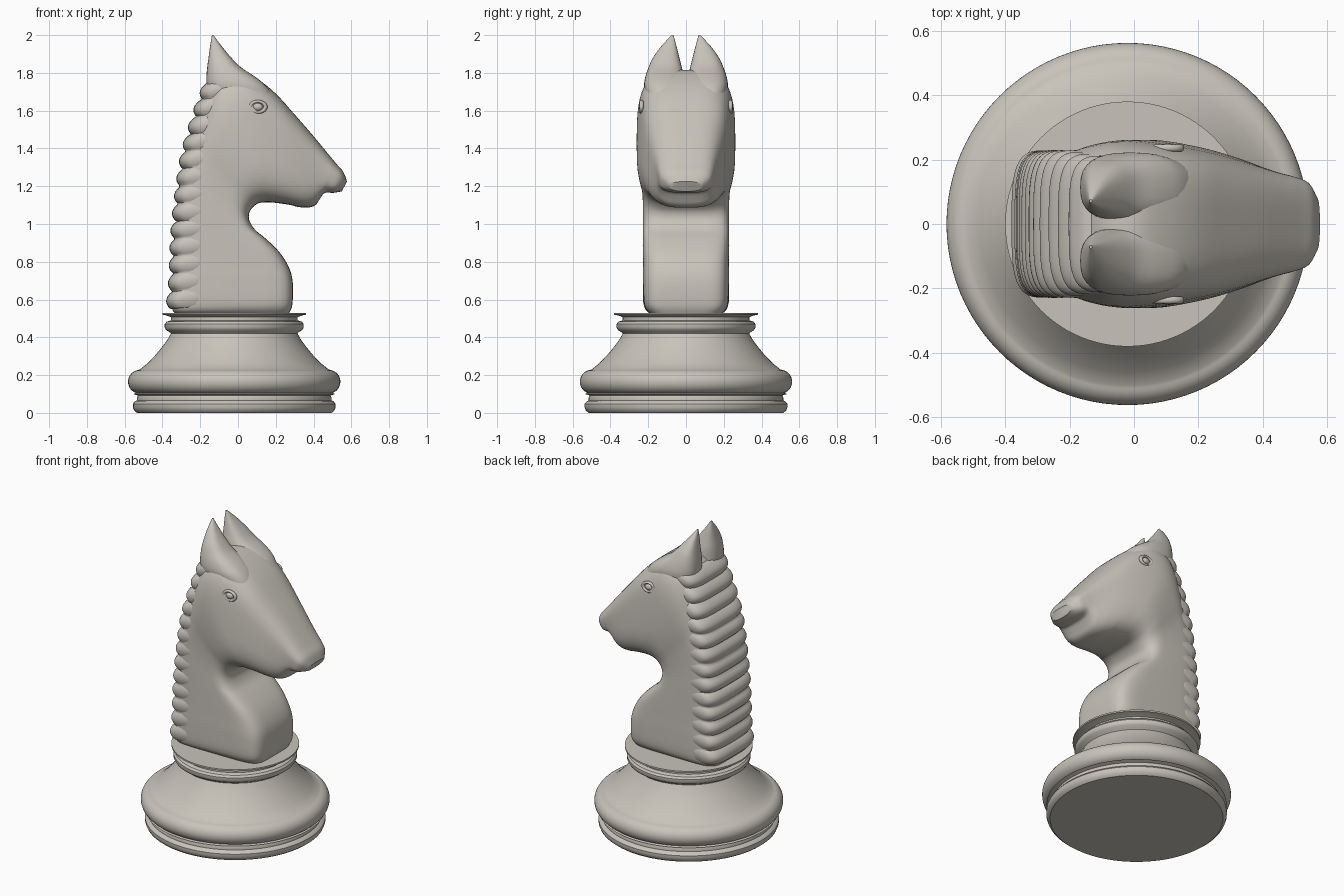
import bpy, bmesh, math
from mathutils import Vector

cube = bpy.data.objects.get("Cube")
if cube:
    bpy.data.objects.remove(cube, do_unlink=True)

stone = bpy.data.materials.new("warm_grey_stone")
stone.use_nodes = True
colour = (0.58, 0.55, 0.495, 1)
stone.diffuse_color = colour
stone.node_tree.nodes["Principled BSDF"].inputs["Base Color"].default_value = colour


def finish(obj, angle=40):
    obj.data.materials.clear()
    obj.data.materials.append(stone)
    bpy.ops.object.select_all(action="DESELECT")
    obj.select_set(True)
    bpy.context.view_layer.objects.active = obj
    bpy.ops.object.shade_smooth_by_angle(angle=math.radians(angle))


def smooth_path(points, steps):
    """Catmull-Rom resampling of a list of equal-length tuples."""
    p = [points[0]] + list(points) + [points[-1]]
    out = []
    for i in range(1, len(p) - 2):
        for s in range(steps):
            t = s / steps
            out.append([b + 0.5 * t * (c - a + t * (2*a - 5*b + 4*c - d + t * (3*(b - c) + d - a)))
                        for a, b, c, d in zip(p[i-1], p[i], p[i+1], p[i+2])])
    return out + [list(points[-1])]


def section(a, b, y, half_width, power, count=56):
    """Rounded-box ring spanning a to b (x, z), centred on y."""
    ring = []
    for k in range(count):
        t = math.tau * k / count
        c, s = math.cos(t), math.sin(t)
        u = math.copysign(abs(c) ** (2 / power), c)
        v = math.copysign(abs(s) ** (2 / power), s)
        x, z = [(p + q) / 2 + u * (q - p) / 2 for p, q in zip(a, b)]
        ring.append(Vector((x, y + v * half_width, z)))
    return ring


def loft(name, rings, closed=False, angle=40):
    bm = bmesh.new()
    loops = [[bm.verts.new(p) for p in r] for r in rings]
    for lo, hi in zip(loops, loops[1:]):
        for k in range(len(lo)):
            j = (k + 1) % len(lo)
            bm.faces.new((lo[k], lo[j], hi[j], hi[k]))
    bm.faces.new(loops[0][::-1])
    bm.faces.new(loops[-1])
    bmesh.ops.recalc_face_normals(bm, faces=bm.faces)
    mesh = bpy.data.meshes.new(name)
    bm.to_mesh(mesh)
    bm.free()
    obj = bpy.data.objects.new(name, mesh)
    bpy.context.collection.objects.link(obj)
    finish(obj, angle)
    return obj


# Turned pedestal: (radius, height)
pedestal = [(.515, 0), (.53, .012), (.537, .03), (.537, .048), (.525, .062), (.515, .066),
            (.515, .08), (.51, .092), (.535, .1)]
pedestal += [(.5 + .062 * math.cos(t), .165 + .063 * math.sin(t))
             for t in [math.radians(-70 + 10 * i) for i in range(16)]]
pedestal += [(.5, .23), (.46, .262), (.42, .303), (.385, .345), (.355, .385), (.335, .42),
             (.34, .426), (.36, .438), (.368, .452), (.368, .47), (.358, .483), (.335, .49),
             (.335, .507), (.36, .516), (.38, .52), (.38, .53)]
loft("pedestal", [[Vector((-.02 + r * math.cos(math.tau * k / 96), r * math.sin(math.tau * k / 96), z))
                   for k in range(96)] for r, z in pedestal], angle=32)

# Neck and head, fanned round the throat: back x, z, front x, z, half width, squareness
body = [(-.33, .525, .27, .525, .19, 6), (-.35, .56, .288, .575, .222, 6),
        (-.34, .7, .29, .69, .228, 5.5), (-.335, .8, .27, .77, .228, 5),
        (-.325, .9, .22, .85, .228, 5), (-.32, 1.0, .15, .92, .228, 5),
        (-.31, 1.1, .09, .97, .228, 5), (-.295, 1.2, .06, 1.02, .228, 5),
        (-.28, 1.3, .06, 1.06, .23, 4.5), (-.25, 1.42, .08, 1.09, .236, 4),
        (-.215, 1.55, .11, 1.11, .25, 3.6), (-.165, 1.7, .15, 1.115, .26, 3.4),
        (-.1, 1.79, .19, 1.113, .26, 3.4), (0, 1.815, .23, 1.108, .25, 3.5),
        (.1, 1.77, .28, 1.1, .236, 3.5), (.2, 1.69, .32, 1.09, .22, 3.4),
        (.3, 1.58, .37, 1.087, .198, 3.3), (.4, 1.465, .41, 1.1, .174, 3.2),
        (.47, 1.38, .435, 1.135, .158, 3.2), (.52, 1.32, .46, 1.165, .147, 3.2),
        (.558, 1.275, .505, 1.165, .13, 3), (.577, 1.225, .55, 1.173, .085, 2.6)]
loft("neck_and_head", [section(r[:2], r[2:4], 0, r[4], r[5]) for r in smooth_path(body, 4)])

# Mane: rounded ridges stacked up the back of the neck
spine = [(-.355, .55), (-.34, .7), (-.332, .9), (-.315, 1.1), (-.28, 1.35),
         (-.24, 1.5), (-.192, 1.65), (-.15, 1.755)]
path = smooth_path(spine, 24)
ridges, rings = 13, []
for i, (x, z) in enumerate(path):
    height = (z - spine[0][1]) / (spine[-1][1] - spine[0][1])
    swell = abs(math.sin(math.pi * ridges * height)) ** 0.7
    width = .215 - .02 * max(0, height - .75) / .25 + .014 * swell
    rings.append(section((x - .03 * swell, z), (x + .2, z + .02), 0, width, 3.6))
loft("mane", rings, angle=60)

# Pointed ears: height, back x, front x, inner y, outer y
ear = [(1.66, -.15, .2, .0, .21), (1.73, -.165, .15, .005, .222), (1.78, -.167, .09, .012, .215),
       (1.83, -.163, .015, .022, .198), (1.88, -.156, -.035, .035, .175),
       (1.94, -.148, -.085, .05, .132), (2.0, -.138, -.13, .066, .076)]
for side, label in ((1, "left"), (-1, "right")):
    loft(label + "_ear", [section((b, z), (f, z), side * (i + o) / 2, (o - i) / 2, 2.6, 32)
                          for z, b, f, i, o in smooth_path(ear, 4)])
    # Eye: oval lid with a ball inside
    at = (.105, side * .236, 1.62)
    bpy.ops.mesh.primitive_torus_add(major_radius=.04, minor_radius=.011, major_segments=32,
                                     minor_segments=10, location=at, rotation=(math.pi / 2, 0, 0))
    lid = bpy.context.object
    lid.name = label + "_eyelid"
    lid.scale = (1, .72, 1)
    finish(lid)
    bpy.ops.mesh.primitive_uv_sphere_add(segments=24, ring_count=12, radius=.026, location=at)
    ball = bpy.context.object
    ball.name = label + "_eyeball"
    ball.scale = (1, .55, .75)
    finish(ball)
